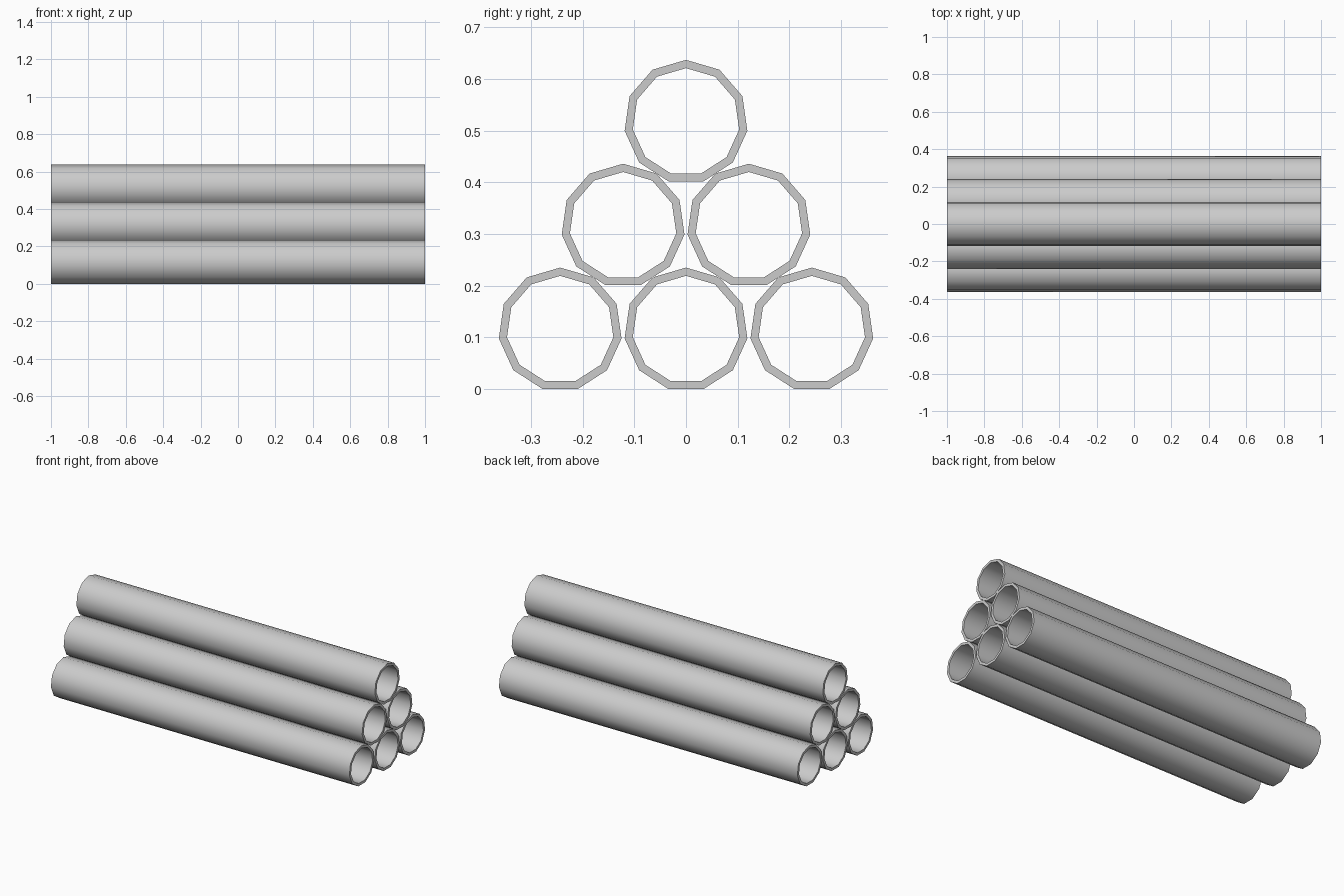
import bpy, bmesh, math

if "Cube" in bpy.data.objects:
    bpy.data.objects.remove(bpy.data.objects["Cube"])

SIDES, R_OUT, R_IN, HALF = 11, 0.12, 0.104, 1.0


def pipe(name, y, z):
    """Open 11-sided tube along x, one corner pointing straight up."""
    bm = bmesh.new()
    rings = []
    for x, r in ((-HALF, R_OUT), (HALF, R_OUT), (HALF, R_IN), (-HALF, R_IN)):
        ring = []
        for i in range(SIDES):
            a = 2 * math.pi * i / SIDES
            ring.append(bm.verts.new((x, r * math.sin(a), r * math.cos(a))))
        rings.append(ring)
    # outer wall, end rim, inner wall, other rim
    for k in range(4):
        a, b = rings[k], rings[(k + 1) % 4]
        for i in range(SIDES):
            j = (i + 1) % SIDES
            bm.faces.new((a[i], a[j], b[j], b[i]))
    bmesh.ops.recalc_face_normals(bm, faces=bm.faces)
    mesh = bpy.data.meshes.new(name)
    bm.to_mesh(mesh)
    bm.free()
    obj = bpy.data.objects.new(name, mesh)
    obj.location = (0, y, z)
    bpy.context.collection.objects.link(obj)
    bpy.ops.object.select_all(action='DESELECT')
    obj.select_set(True)
    bpy.context.view_layer.objects.active = obj
    bpy.ops.object.shade_smooth_by_angle(angle=math.radians(40))


# Pyramid stack: three, two, one
base_z = R_OUT * math.cos(math.pi / SIDES)
for row, count in enumerate((3, 2, 1)):
    for n in range(count):
        y = (n - (count - 1) / 2) * 0.2435
        pipe(f"pipe_row{row + 1}_{n + 1}", y, base_z + row * 0.201)
